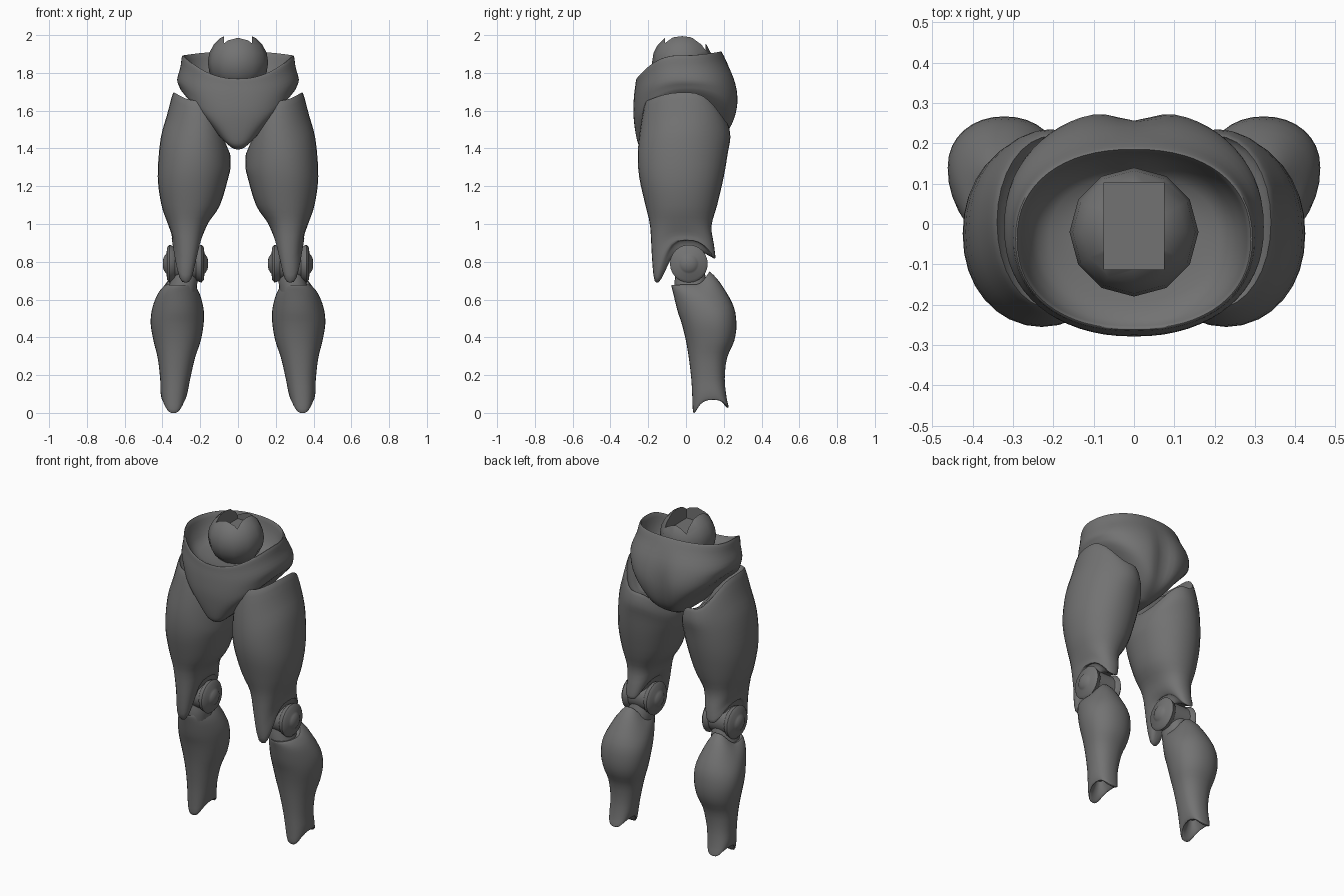
import bpy, bmesh, math
from mathutils import Vector

if "Cube" in bpy.data.objects:
    bpy.data.objects.remove(bpy.data.objects["Cube"])

gray = bpy.data.materials.new("dark gray")
gray.diffuse_color = (0.17, 0.17, 0.17, 1)
gray.use_nodes = True
gray.node_tree.nodes["Principled BSDF"].inputs["Base Color"].default_value = gray.diffuse_color


def shade(ob, angle):
    bpy.ops.object.select_all(action='DESELECT')
    ob.select_set(True)
    bpy.context.view_layer.objects.active = ob
    bpy.ops.object.shade_smooth_by_angle(angle=math.radians(angle))


def finish(name, bm, mirror=False, angle=45):
    bmesh.ops.remove_doubles(bm, verts=bm.verts, dist=1e-5)
    bmesh.ops.recalc_face_normals(bm, faces=bm.faces)
    me = bpy.data.meshes.new(name)
    bm.to_mesh(me)
    bm.free()
    me.materials.append(gray)
    ob = bpy.data.objects.new(name, me)
    bpy.context.collection.objects.link(ob)
    shade(ob, angle)
    if mirror:
        ob.modifiers.new("mirror", 'MIRROR')
    return ob


def skin(bm, rows):
    """Bridge closed rows of points and cap both ends."""
    rows = [[bm.verts.new(p) for p in r] for r in rows]
    n = len(rows[0])
    for a, b in zip(rows, rows[1:]):
        for i in range(n):
            j = (i + 1) % n
            bm.faces.new((a[i], a[j], b[j], b[i]))
    bm.faces.new(rows[0])
    bm.faces.new(rows[-1])


def smooth_rings(rings, steps):
    """Catmull-Rom interpolation between rings."""
    rings = [r if len(r) == 8 else r[:4] + (r[4],) * 4 for r in rings]
    p = [rings[0]] + rings + [rings[-1]]
    out = []
    for k in range(1, len(p) - 2):
        for s in range(steps):
            t = s / steps
            out.append([0.5 * (2 * b + (c - a) * t + (2 * a - 5 * b + 4 * c - d) * t * t
                               + (3 * b - a - 3 * c + d) * t ** 3)
                        for a, b, c, d in zip(*p[k - 1:k + 3])])
    return out + [rings[-1]]


def ring_points(ring, n, power, flat, widest, cleft):
    """Ring: x0, x1, y0, y1, then z at the front, back, inner and outer points."""
    x0, x1, y0, y1, zf, zb, zi, zo = ring
    yc = y0 + (y1 - y0) * widest
    pts = []
    for i in range(n):
        a = 2 * math.pi * i / n
        c, s = math.cos(a), math.sin(a)
        e = 2 / power
        x = (x0 + x1) / 2 + (x1 - x0) / 2 * math.copysign(abs(c) ** e, c)
        y = yc + abs(s) ** e * (y1 - yc if s > 0 else y0 - yc)
        w = abs(c) ** flat / (abs(c) ** flat + abs(s) ** flat)
        z = w * (zo if c > 0 else zi) + (1 - w) * (zb if s > 0 else zf)
        if s > 0 and cleft:
            y -= cleft * math.exp(-(x / 0.06) ** 2) * max(0, min(1, (1.86 - z) / 0.2))
        pts.append(Vector((x, y, z)))
    return pts


def loft(name, rings, n=32, power=(2.2, 2.2), flat=2, widest=.5, steps=3, cleft=0, mirror=True):
    """Skin the rings; the section gets squarer toward the last ring."""
    bm = bmesh.new()
    rows = smooth_rings(rings, steps)
    skin(bm, [ring_points(r, n, power[0] + (power[1] - power[0]) * (k / len(rows)) ** 3,
                          flat, widest, cleft) for k, r in enumerate(rows)])
    return finish(name, bm, mirror)


def sym(w, y0, y1, zf, zb, zs):
    return (-w, w, y0, y1, zf, zb, zs, zs)


# Pelvis: waist bowl, rim, hips and tapering crotch
loft("pelvis", [
    sym(.04, -.06, .02, 1.725, 1.725, 1.725),
    sym(.21, -.19, .12, 1.735, 1.755, 1.745),
    sym(.265, -.24, .165, 1.752, 1.83, 1.81),
    sym(.285, -.257, .182, 1.768, 1.907, 1.885),
    sym(.297, -.264, .192, 1.765, 1.905, 1.885),
    sym(.305, -.268, .215, 1.735, 1.86, 1.83),
    sym(.322, -.275, .26, 1.68, 1.77, 1.765),
    sym(.312, -.279, .283, 1.60, 1.67, 1.73),
    sym(.292, -.274, .275, 1.53, 1.58, 1.695),
    sym(.20, -.263, .248, 1.46, 1.50, 1.60),
    sym(.125, -.248, .20, 1.415, 1.45, 1.50),
    sym(.06, -.215, .12, 1.395, 1.41, 1.43)],
    n=64, power=(2.25, 2.25), cleft=.028, mirror=False)

# Waist ball with a square socket cut in the top
bm = bmesh.new()
bmesh.ops.create_uvsphere(bm, u_segments=12, v_segments=10, radius=.16)
bmesh.ops.translate(bm, verts=bm.verts, vec=(0, -.02, 1.855))
ball = finish("waist_ball", bm)
bm = bmesh.new()
bmesh.ops.create_cube(bm, size=1)
bmesh.ops.scale(bm, verts=bm.verts, vec=(.148, .215, .3))
bmesh.ops.translate(bm, verts=bm.verts, vec=(0, -.005, 2.05))
cutter = finish("socket_cutter", bm)
cutter.hide_render = True
cut = ball.modifiers.new("socket", 'BOOLEAN')
cut.operation = 'DIFFERENCE'
cut.solver = 'EXACT'
cut.object = cutter
bpy.context.view_layer.objects.active = ball
bpy.ops.object.modifier_apply(modifier="socket")
bpy.data.objects.remove(cutter)
shade(ball, 40)

# Thigh: slanted top, kneecap plate in front, arched over the joint
loft("thigh", [
    (.12, .29, -.12, .13, 1.60, 1.50, 1.46, 1.63),
    (.075, .33, -.195, .205, 1.635, 1.52, 1.42, 1.68),
    (.055, .345, -.215, .222, 1.645, 1.53, 1.40, 1.69),
    (.04, .375, -.24, .235, 1.52, 1.46, 1.36, 1.58),
    (.04, .41, -.255, .222, 1.38, 1.38, 1.30, 1.45),
    (.05, .425, -.248, .20, 1.25),
    (.095, .405, -.215, .165, 1.1),
    (.155, .375, -.19, .135, .99, .99, 1.01, 1.01),
    (.185, .352, -.18, .148, .82, .89, .945, .945),
    (.205, .35, -.166, .155, .70, .82, .915, .915),
    (.215, .335, -.13, .135, .71, .825, .91, .91),
    (.23, .32, -.07, .09, .85)], power=(2.05, 2.8), flat=2.3)

# Knee joint: turned drum with a boss on each end
half = [(.055, .085), (.06, .092), (.085, .1), (.098, .085), (.1, .055), (.108, .045),
        (.117, .03), (.12, .008)]
profile = [(-x, r) for x, r in reversed(half)] + half
bm = bmesh.new()
skin(bm, [[Vector((.278 + x, .015 + r * math.cos(a), .79 + r * math.sin(a)))
           for a in (2 * math.pi * i / 24 for i in range(24))] for x, r in profile])
finish("knee_joint", bm, True)

# Short neck linking the knee joint to the shin
loft("knee_neck", [
    (.22, .35, -.05, .09, .77),
    (.215, .36, -.06, .11, .70),
    (.22, .375, -.06, .12, .64)], n=20)

# Shin with a full calf and an arched, hollow ankle
loft("shin", [
    (.28, .34, -.02, .08, .67),
    (.24, .37, -.065, .12, .675, .74, .675, .675),
    (.23, .387, -.077, .132, .675, .742, .675, .675),
    (.203, .425, -.068, .18, .635, .69, .63, .63),
    (.182, .455, -.045, .25, .54, .57, .55, .55),
    (.182, .462, -.022, .267, .47),
    (.198, .447, .0, .255, .38),
    (.228, .425, .015, .217, .29),
    (.253, .412, .028, .205, .18),
    (.267, .41, .034, .215, .07, .08, .11, .11),
    (.28, .402, .038, .225, .005, .03, .07, .07),
    (.297, .388, .055, .205, .015, .04, .08, .08),
    (.32, .365, .09, .17, .12)], power=(2.05, 2.8), flat=2.3, widest=.57)
